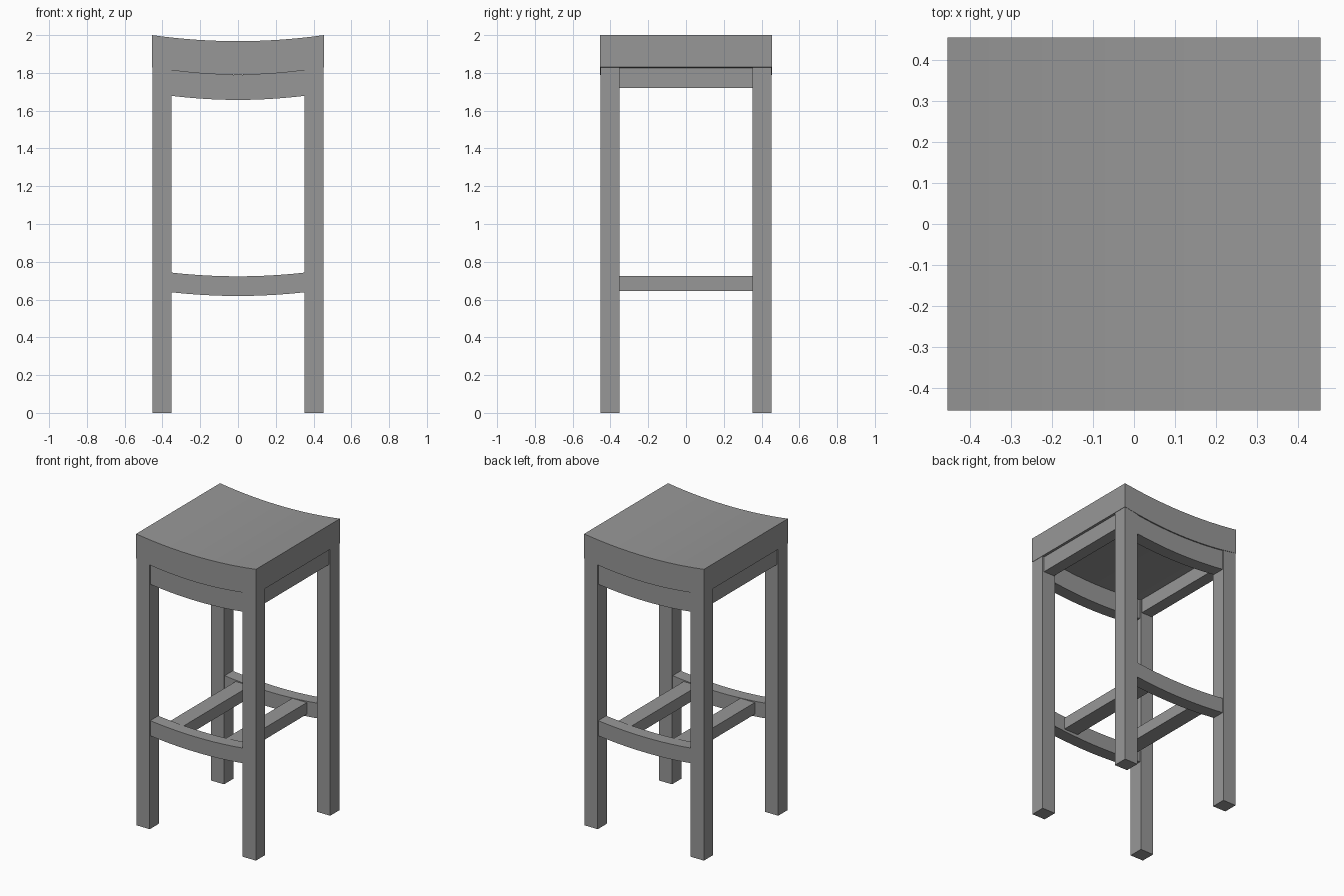
import bpy, bmesh, math

if "Cube" in bpy.data.objects:
    bpy.data.objects.remove(bpy.data.objects["Cube"])

SEG = 24

# Dark grey finish shared by all parts
GREY = bpy.data.materials.new("dark_grey")
GREY.diffuse_color = (0.31, 0.31, 0.31, 1)
GREY.use_nodes = True
GREY.node_tree.nodes["Principled BSDF"].inputs["Base Color"].default_value = GREY.diffuse_color


def curved_slab(name, half_x, y0, y1, top, bottom):
    """Slab across x whose top and bottom follow sagging curves top(x), bottom(x)."""
    xs = [-half_x + 2 * half_x * i / SEG for i in range(SEG + 1)]
    bm = bmesh.new()
    rings = [[bm.verts.new((x, y, z)) for y, z in
              ((y0, bottom(x)), (y1, bottom(x)), (y1, top(x)), (y0, top(x)))] for x in xs]
    for a, b in zip(rings, rings[1:]):
        for k in range(4):
            bm.faces.new((a[k], a[(k + 1) % 4], b[(k + 1) % 4], b[k]))
    bm.faces.new(rings[0])
    bm.faces.new(rings[-1])
    bmesh.ops.recalc_face_normals(bm, faces=bm.faces)
    me = bpy.data.meshes.new(name)
    bm.to_mesh(me)
    bm.free()
    me.materials.append(GREY)
    ob = bpy.data.objects.new(name, me)
    bpy.context.collection.objects.link(ob)
    bpy.ops.object.select_all(action='DESELECT')
    ob.select_set(True)
    bpy.context.view_layer.objects.active = ob
    bpy.ops.object.shade_smooth_by_angle(angle=math.radians(30))


def box(name, x0, x1, y0, y1, z0, z1):
    bpy.ops.mesh.primitive_cube_add(size=1, location=((x0 + x1) / 2, (y0 + y1) / 2, (z0 + z1) / 2))
    ob = bpy.context.object
    ob.name = name
    ob.scale = (x1 - x0, y1 - y0, z1 - z0)
    bpy.ops.object.transform_apply(location=False, rotation=False, scale=True)
    ob.data.materials.append(GREY)


def sag(low, high, half):
    """Parabola from low at the centre to high at x = half."""
    return lambda x: low + (high - low) * (x / half) ** 2


# Saddle seat, a hair proud of the legs
seat_under = sag(1.79, 1.83, 0.455)
curved_slab("seat", 0.455, -0.455, 0.455, sag(1.968, 2.0, 0.455), seat_under)

for side, s in (("front", -1), ("back", 1)):
    # Curved apron and footrest between the legs
    y0, y1 = sorted((s * 0.36, s * 0.447))
    curved_slab(side + "_apron", 0.355, y0, y1, seat_under, sag(1.657, 1.679, 0.355))
    curved_slab(side + "_footrest", 0.355, y0, y1, sag(0.723, 0.743, 0.355), sag(0.619, 0.639, 0.355))
    # Legs
    for hand, t in (("left", -1), ("right", 1)):
        lx = sorted((t * 0.353, t * 0.453))
        ly = sorted((s * 0.353, s * 0.453))
        box(f"{side}_{hand}_leg", *lx, *ly, 0, 1.84)

for hand, t in (("left", -1), ("right", 1)):
    # Straight side apron, set in from the seat edge
    box(hand + "_apron", *sorted((t * 0.36, t * 0.442)), -0.355, 0.355, 1.72, 1.826)
    # Stretcher joining the two footrests
    box(hand + "_stretcher", *sorted((t * 0.16, t * 0.27)), -0.362, 0.362, 0.645, 0.725)
